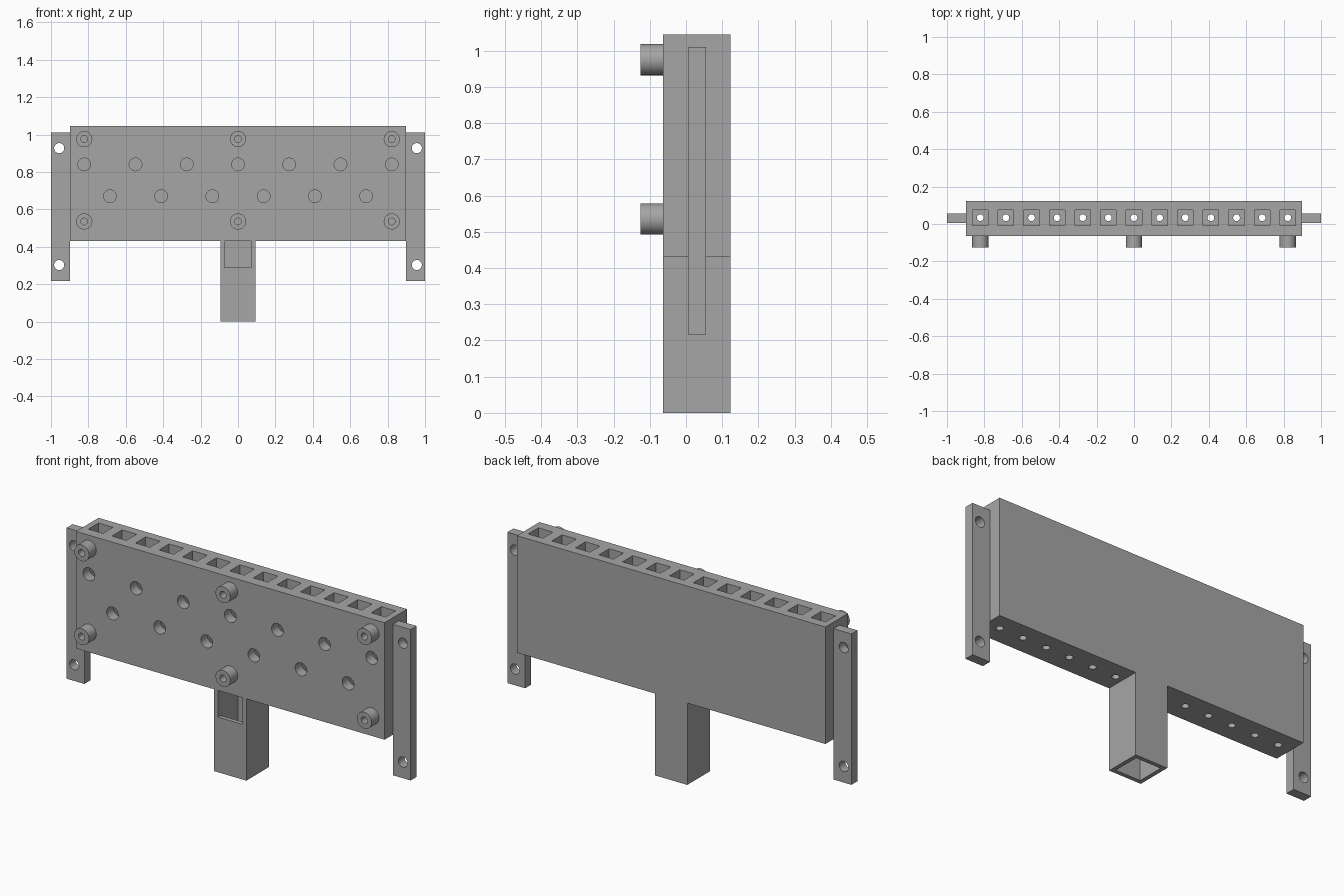
import bpy
import math
from mathutils import Matrix

cube = bpy.data.objects.get("Cube")
if cube:
    bpy.data.objects.remove(cube, do_unlink=True)

grey = bpy.data.materials.new("plain grey")
grey.use_nodes = True
GREY = (0.38, 0.38, 0.38, 1)
grey.diffuse_color = GREY
grey.node_tree.nodes["Principled BSDF"].inputs["Base Color"].default_value = GREY

# Shared depths and heights
FRONT, BACK = -0.064, 0.123
MID = (FRONT + BACK) / 2 + 0.004
BASE, TOP = 0.43, 1.045
PITCH = 0.137


def box(name, x, y, z):
    """Box from (min, max) pairs."""
    bpy.ops.mesh.primitive_cube_add(size=1)
    ob = bpy.context.object
    ob.name = name
    scale = Matrix.Diagonal([b - a for a, b in (x, y, z)] + [1])
    ob.data.transform(Matrix.Translation([(a + b) / 2 for a, b in (x, y, z)]) @ scale)
    ob.data.materials.append(grey)
    return ob


def rod(name, radius, axis, at, span):
    """Cylinder along Y or Z; 'at' gives the two other coordinates."""
    bpy.ops.mesh.primitive_cylinder_add(vertices=32, radius=radius, depth=span[1] - span[0])
    ob = bpy.context.object
    ob.name = name
    middle = (span[0] + span[1]) / 2
    if axis == "Y":
        turn, centre = Matrix.Rotation(math.pi / 2, 4, "X"), (at[0], middle, at[1])
    else:
        turn, centre = Matrix.Identity(4), (at[0], at[1], middle)
    ob.data.transform(Matrix.Translation(centre) @ turn)
    ob.data.materials.append(grey)
    return ob


def cut(target, cutters):
    """Subtract the cutters, bake the result and drop the cutters."""
    for c in cutters:
        c.hide_render = True
        m = target.modifiers.new("cut", "BOOLEAN")
        m.operation, m.solver, m.object = "DIFFERENCE", "EXACT", c
    bpy.ops.object.select_all(action="DESELECT")
    target.select_set(True)
    bpy.context.view_layer.objects.active = target
    for m in list(target.modifiers):
        bpy.ops.object.modifier_apply(modifier=m.name)
    for c in cutters:
        bpy.data.objects.remove(c, do_unlink=True)
    bpy.ops.object.shade_smooth_by_angle(angle=math.radians(30))


# Main block: a row of square pockets, each with a drain and a front port
block = box("main_block", (-0.897, 0.897), (FRONT, BACK), (BASE, TOP))
cutters = []
for i in range(-6, 7):
    x = i * PITCH
    cutters.append(box("pocket", (x - 0.042, x + 0.042), (MID - 0.042, MID + 0.042), (0.48, 1.2)))
    cutters.append(rod("drain", 0.018, "Z", (x, MID), (0.3, 0.6)))
    port_z = 0.84 if i % 2 == 0 else 0.67
    cutters.append(rod("port", 0.034, "Y", (x, port_z), (-0.2, MID)))
cut(block, cutters)

# Square tube below, open at the bottom, with a window in its front
stem = box("stem_tube", (-0.0935, 0.0935), (FRONT, BACK), (0, BASE))
WALL = 0.022
cut(stem, [
    box("bore", (-0.072, 0.072), (FRONT + WALL, BACK - WALL), (-0.1, 0.6)),
    box("window", (-0.072, 0.072), (-0.2, MID), (0.29, 0.6)),
])

# Mounting flanges at both ends
for side, label in ((-1, "right"), (1, "left")):
    flange = box(label + "_flange", sorted((side * 0.897, side)), (0.005, 0.055), (0.217, 1.01))
    cut(flange, [rod("bolt_hole", 0.027, "Y", (side * 0.956, z), (-0.2, 0.2))
                 for z in (0.302, 0.927)])

# Front standoffs with blind holes
for x in (-6 * PITCH, 0, 6 * PITCH):
    for z in (0.535, 0.975):
        standoff = rod("standoff", 0.043, "Y", (x, z), (-0.125, FRONT))
        cut(standoff, [rod("bore", 0.018, "Y", (x, z), (-0.2, FRONT + 0.01))])
